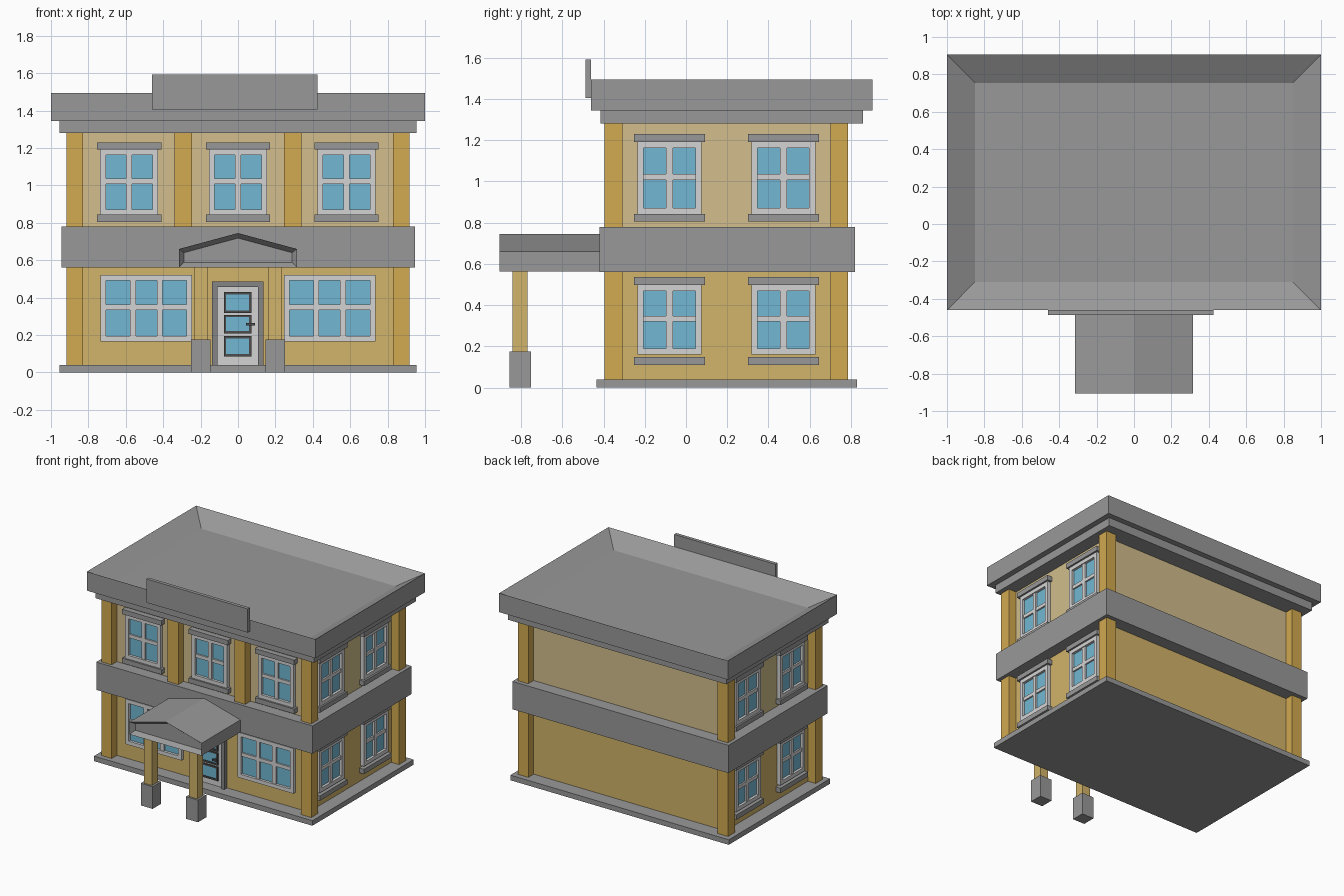
import bpy, bmesh
from mathutils import Vector

if "Cube" in bpy.data.objects:
    bpy.data.objects.remove(bpy.data.objects["Cube"])


def material(name, hex_rgb):
    lin = []
    for i in (0, 2, 4):
        c = int(hex_rgb[i:i + 2], 16) / 255
        lin.append(c / 12.92 if c <= 0.04045 else ((c + 0.055) / 1.055) ** 2.4)
    m = bpy.data.materials.new(name)
    m.diffuse_color = (*lin, 1)
    m.use_nodes = True
    m.node_tree.nodes["Principled BSDF"].inputs["Base Color"].default_value = m.diffuse_color
    return m


STONE = material("grey stone", "999999")
OCHRE = material("ochre pillar", "D2AA50")
LOWER = material("lower wall tan", "D2B36A")
UPPER = material("upper wall beige", "D2BE8C")
WHITE = material("pale frame", "D4D4D4")
GLASS = material("blue glass", "72B8D3")
TRIM = material("dark grey trim", "858585")
METAL = material("dark metal", "4C4C4C")


def finish(name, bm, mat):
    bmesh.ops.recalc_face_normals(bm, faces=bm.faces)
    me = bpy.data.meshes.new(name)
    bm.to_mesh(me)
    bm.free()
    me.materials.append(mat)
    ob = bpy.data.objects.new(name, me)
    bpy.context.collection.objects.link(ob)
    return ob


def add_box(bm, x0, x1, y0, y1, z0, z1):
    vs = bmesh.ops.create_cube(bm, size=1)["verts"]
    for v in vs:
        v.co = Vector(((x0 + x1) / 2 + v.co.x * abs(x1 - x0),
                       (y0 + y1) / 2 + v.co.y * abs(y1 - y0),
                       (z0 + z1) / 2 + v.co.z * abs(z1 - z0)))


def boxes(name, mat, *specs):
    bm = bmesh.new()
    for s in specs:
        add_box(bm, *s)
    return finish(name, bm, mat)


def sink(bm, face, thickness, offset):
    # inset one face and push it inward
    bm.normal_update()
    bmesh.ops.inset_region(bm, faces=[face], thickness=thickness, use_even_offset=True)
    bmesh.ops.translate(bm, verts=face.verts[:], vec=offset)


WX, WF, WB = 0.85, -0.33, 0.72   # wall planes: sides, front, back


def on_wall(side, u0, u1, d0, d1, z0, z1):
    # box given along the wall (u), outward (d) and up (z)
    if side == "front":
        return (u0, u1, WF - d0, WF - d1, z0, z1)
    s = 1 if side == "right" else -1
    return (s * (WX + d0), s * (WX + d1), u0, u1, z0, z1)


def ring(side, u0, u1, z0, z1, t, d0, d1):
    return [on_wall(side, u0, u0 + t, d0, d1, z0, z1),
            on_wall(side, u1 - t, u1, d0, d1, z0, z1),
            on_wall(side, u0 + t, u1 - t, d0, d1, z0, z0 + t),
            on_wall(side, u0 + t, u1 - t, d0, d1, z1 - t, z1)]


def window(name, side, u, w, z0, z1, cols=2, ledges=None):
    u0, u1, t = u - w / 2, u + w / 2, 0.03
    frame = ring(side, u0, u1, z0, z1, t, 0, 0.028)
    zm = (z0 + z1) / 2 + 0.005
    frame.append(on_wall(side, u0 + t, u1 - t, 0, 0.02, zm - 0.014, zm + 0.014))
    for i in range(1, cols):
        c = u0 + t + (w - 2 * t) * i / cols
        frame.append(on_wall(side, c - 0.016, c + 0.016, 0, 0.022, z0 + t, z1 - t))
    boxes(name + "_frame", WHITE, *frame)
    boxes(name + "_glass", GLASS, on_wall(side, u0 + t, u1 - t, 0, 0.008, z0 + t, z1 - t))
    if ledges:
        sill, lintel = ledges
        boxes(name + "_sill_and_lintel", STONE,
              *[on_wall(side, u - 0.172, u + 0.172, 0, 0.042, z, z + 0.038)
                for z in (sill, lintel)])


# Main body
boxes("base_slab", STONE, (-0.955, 0.955, -0.435, 0.83, 0, 0.04))
boxes("lower_walls", LOWER, (-WX, WX, WF, WB, 0.04, 0.67))
boxes("upper_walls", UPPER, (-WX, WX, WF, WB, 0.67, 1.30))
boxes("middle_band", STONE, (-0.945, 0.945, -0.42, 0.82, 0.56, 0.78))
boxes("cornice", STONE, (-0.955, 0.955, -0.415, 0.86, 1.28, 1.345))

# Pillars
corners = [(x, x + 0.09, y, y + 0.087) for x in (-0.918, 0.828) for y in (-0.396, 0.70)]
boxes("lower_corner_pillars", OCHRE, *[(*c, 0.04, 0.56) for c in corners])
boxes("upper_corner_pillars", OCHRE, *[(*c, 0.78, 1.28) for c in corners])
boxes("front_pilasters", OCHRE,
      *[(x, x + 0.095, -0.396, WF, 0.78, 1.28) for x in (-0.34, 0.245)])

# Roof with sunken deck
bm = bmesh.new()
add_box(bm, -1, 1, -0.46, 0.905, 1.345, 1.495)
bm.normal_update()
sink(bm, max(bm.faces, key=lambda f: f.calc_center_median().z), 0.15, (0, 0, -0.085))
finish("roof", bm, STONE)
boxes("blank_sign_board", STONE, (-0.46, 0.425, -0.487, -0.46, 1.405, 1.592))

# Windows
for i, x in enumerate((-0.582, 0, 0.58)):
    window(f"front_upper_window_{i}", "front", x, 0.31, 0.842, 1.192, 2, (0.805, 1.192))
for i, x in enumerate((-0.49, 0.49)):
    window(f"front_lower_window_{i}", "front", x, 0.49, 0.165, 0.522, 3)
for side in ("left", "right"):
    for i, y in enumerate((-0.08, 0.473)):
        window(f"{side}_upper_window_{i}", side, y, 0.31, 0.842, 1.192, 2, (0.805, 1.192))
        window(f"{side}_lower_window_{i}", side, y, 0.31, 0.16, 0.498, 2, (0.11, 0.498))

# Door
boxes("door_frame", TRIM,
      on_wall("front", -0.14, -0.11, 0, 0.035, 0.04, 0.487),
      on_wall("front", 0.106, 0.136, 0, 0.035, 0.04, 0.487),
      on_wall("front", -0.11, 0.106, 0, 0.035, 0.457, 0.487))
boxes("door_leaf", WHITE, on_wall("front", -0.11, 0.106, 0, 0.015, 0.04, 0.457))
panes = [(0.318, 0.43), (0.208, 0.308), (0.085, 0.195)]
boxes("door_pane_trim", METAL,
      *[b for z0, z1 in panes for b in ring("front", -0.076, 0.072, z0, z1, 0.013, 0.015, 0.026)])
boxes("door_panes", GLASS,
      *[on_wall("front", -0.063, 0.059, 0.015, 0.02, z0 + 0.013, z1 - 0.013) for z0, z1 in panes])
boxes("door_handle", METAL,
      on_wall("front", 0.055, 0.068, 0.015, 0.045, 0.25, 0.264),
      on_wall("front", 0.043, 0.092, 0.045, 0.055, 0.25, 0.264))

# Porch
boxes("porch_columns", LOWER,
      *[(x, x + 0.072, -0.842, -0.77, 0.175, 0.57) for x in (-0.234, 0.162)])
boxes("porch_column_feet", STONE,
      *[(x, x + 0.104, -0.857, -0.753, 0, 0.175) for x in (-0.25, 0.146)])
bm = bmesh.new()
profile = [(-0.315, 0.562), (0.315, 0.562), (0.315, 0.66), (0, 0.745), (-0.315, 0.66)]
front = bm.faces.new([bm.verts.new((x, -0.905, z)) for x, z in profile])
ext = bmesh.ops.extrude_face_region(bm, geom=[front], use_keep_orig=True)
bmesh.ops.translate(bm, vec=(0, 0.5, 0),
                    verts=[g for g in ext["geom"] if isinstance(g, bmesh.types.BMVert)])
bmesh.ops.recalc_face_normals(bm, faces=bm.faces)
sink(bm, min(bm.faces, key=lambda f: f.calc_center_median().y), 0.026, (0, 0.035, 0))
finish("porch_roof", bm, STONE)
